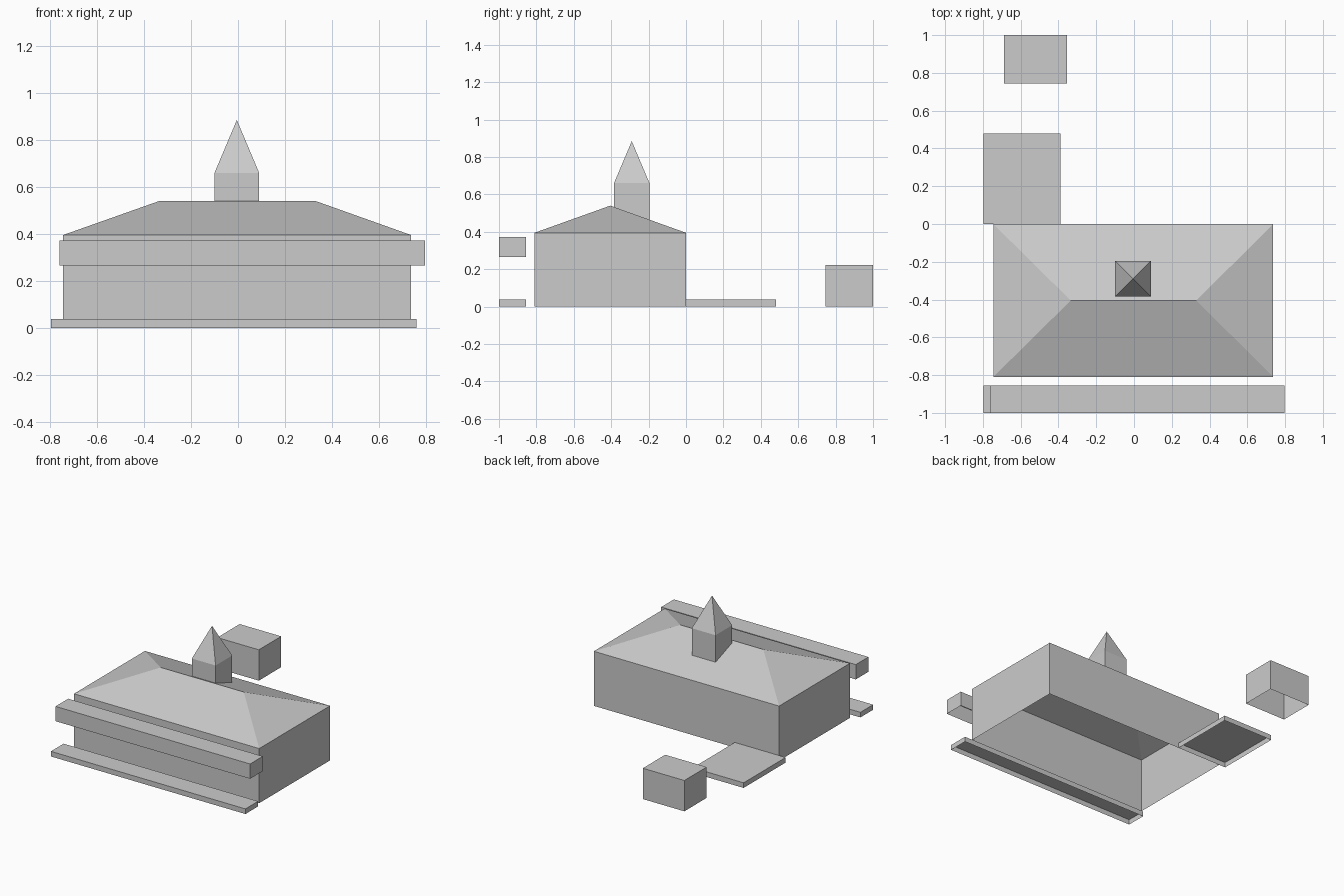
import bpy
import bmesh

cube = bpy.data.objects.get("Cube")
if cube:
    bpy.data.objects.remove(cube, do_unlink=True)

# One plain grey for everything
grey = bpy.data.materials.new("plain grey")
grey.use_nodes = True
colour = (0.6, 0.6, 0.6, 1)
grey.diffuse_color = colour
grey.node_tree.nodes["Principled BSDF"].inputs["Base Color"].default_value = colour


def finish(name, bm):
    mesh = bpy.data.meshes.new(name)
    bm.to_mesh(mesh)
    bm.free()
    mesh.materials.append(grey)
    obj = bpy.data.objects.new(name, mesh)
    bpy.context.collection.objects.link(obj)
    return obj


def rectangle(bm, x, y, z):
    """Four corner vertices, counter-clockwise from above."""
    return [bm.verts.new((x[i], y[j], z)) for i, j in ((0, 0), (1, 0), (1, 1), (0, 1))]


def open_shell(name, x, y, z, capped=True):
    """Walls with an optional flat top and no underside."""
    bm = bmesh.new()
    low, high = (rectangle(bm, x, y, h) for h in z)
    for i in range(4):
        k = (i + 1) % 4
        bm.faces.new((low[i], low[k], high[k], high[i]))
    if capped:
        bm.faces.new(high)
    return finish(name, bm)


def hip_roof(name, x, y, eaves, top, ridge):
    """Four slopes up to a ridge along x, open below."""
    bm = bmesh.new()
    a, b, c, d = rectangle(bm, x, y, eaves)
    mid = sum(y) / 2
    left, right = (bm.verts.new((rx, mid, top)) for rx in ridge)
    for face in ((a, b, right, left), (b, c, right), (c, d, left, right), (d, a, left)):
        bm.faces.new(face)
    return finish(name, bm)


def spire(name, x, y, base, top):
    """Four-sided pyramid, open below."""
    bm = bmesh.new()
    ring = rectangle(bm, x, y, base)
    tip = bm.verts.new((sum(x) / 2, sum(y) / 2, top))
    for i in range(4):
        bm.faces.new((ring[i], ring[(i + 1) % 4], tip))
    return finish(name, bm)


# Main hall and its hipped roof
hall_x, hall_y = (-0.745, 0.737), (-0.81, 0)
open_shell("hall_walls", hall_x, hall_y, (0, 0.395), capped=False)
hip_roof("hall_roof", hall_x, hall_y, 0.395, 0.54, (-0.335, 0.33))

# Small turret standing on the rear slope
turret_x, turret_y = (-0.1, 0.09), (-0.385, -0.195)
open_shell("turret_walls", turret_x, turret_y, (0.465, 0.66), capped=False)
spire("turret_spire", turret_x, turret_y, 0.66, 0.885)

# Front step and the beam floating above it
front_y = (-1, -0.855)
open_shell("front_step", (-0.797, 0.76), front_y, (0, 0.037))
open_shell("front_beam", (-0.76, 0.797), front_y, (0.265, 0.372))

# Rear terrace and detached shed
open_shell("rear_terrace", (-0.797, -0.39), (0, 0.48), (0, 0.037))
open_shell("rear_shed", (-0.687, -0.355), (0.745, 1), (0, 0.223))
